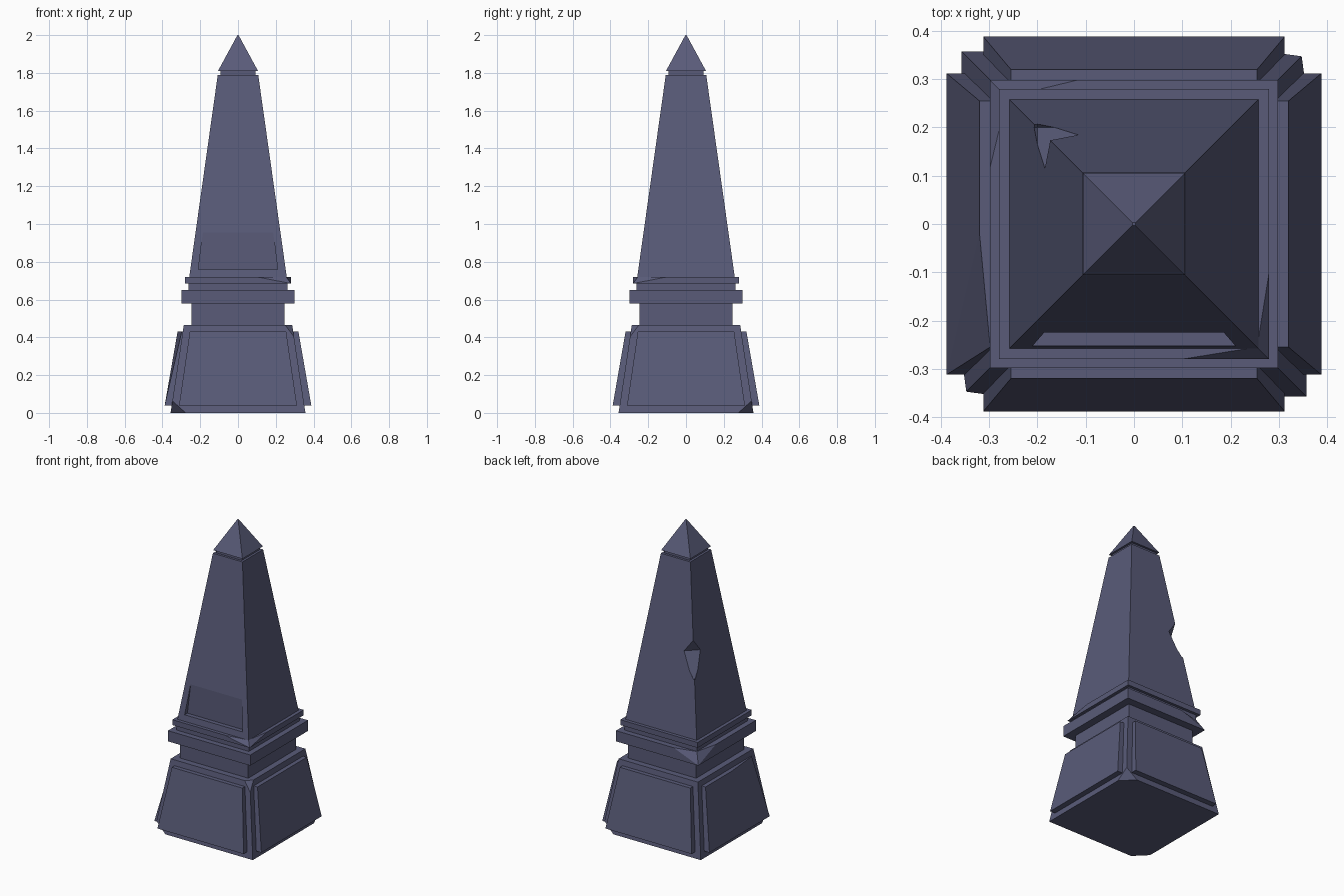
import bpy, bmesh
from mathutils import Vector, Matrix

if "Cube" in bpy.data.objects:
    bpy.data.objects.remove(bpy.data.objects["Cube"])

stone = bpy.data.materials.new("dark_stone")
stone.diffuse_color = (0.10, 0.105, 0.19, 1)
stone.use_nodes = True
stone.node_tree.nodes["Principled BSDF"].inputs["Base Color"].default_value = stone.diffuse_color


def hull(name, points, cuts=()):
    """Convex solid from points, with corners sliced off by (point, outward normal) planes."""
    bm = bmesh.new()
    for p in points:
        bm.verts.new(p)
    res = bmesh.ops.convex_hull(bm, input=bm.verts)
    loose = [v for v in bm.verts if not v.link_faces]
    bmesh.ops.delete(bm, geom=loose, context='VERTS')
    bmesh.ops.dissolve_limit(bm, angle_limit=0.003, verts=bm.verts, edges=bm.edges)
    for co, no in cuts:
        geom = bm.verts[:] + bm.edges[:] + bm.faces[:]
        r = bmesh.ops.bisect_plane(bm, geom=geom, plane_co=co, plane_no=no, clear_outer=True)
        edges = [e for e in r['geom_cut'] if isinstance(e, bmesh.types.BMEdge)]
        bmesh.ops.contextual_create(bm, geom=edges)
    bmesh.ops.recalc_face_normals(bm, faces=bm.faces)
    me = bpy.data.meshes.new(name)
    bm.to_mesh(me)
    bm.free()
    me.materials.append(stone)
    ob = bpy.data.objects.new(name, me)
    bpy.context.collection.objects.link(ob)
    return ob


def square(h, z):
    return [(sx * h, sy * h, z) for sx in (-1, 1) for sy in (-1, 1)]


def block(name, h0, z0, h1, z1, cuts=()):
    return hull(name, square(h0, z0) + square(h1, z1), cuts)


def chipped_block(name, h, z0, z1, sx, sy, length, depth):
    """Square slab whose upper corner (sx, sy) is broken back."""
    top = [p for p in square(h, z1) if (p[0] * sx < 0 or p[1] * sy < 0)]
    top += [(sx * (h - length), sy * h, z1), (sx * h, sy * (h - length), z1),
            (sx * (h - depth), sy * (h - depth), z1)]
    return hull(name, square(h, z0) + top)


def cut(target, cutter):
    cutter.hide_render = True
    cutter.hide_viewport = True
    m = target.modifiers.new("cut", 'BOOLEAN')
    m.object = cutter
    m.operation = 'DIFFERENCE'
    m.solver = 'EXACT'


# Tapered plinth with broken corners
block("plinth", 0.357, 0, 0.287, 0.465, [
    ((-0.277, -0.357, 0), (-1, -1, -0.95)),
    ((0.277, 0.357, 0), (1, 1, -0.95)),
    ((0.25, -0.287, 0.465), (1, -1, 0.9)),
])

# Raised slabs on the four plinth sides; the left one has a broken front edge
for i, side in enumerate(("front", "right", "back", "left")):
    pts = [(s * w, -y, z) for s in (-1, 1)
           for w, y, z in ((0.312, 0.388, 0.04), (0.312, 0.30, 0.04), (0.255, 0.25, 0.43))]
    pts.append((-0.255, -0.32, 0.43))
    if side == "left":
        pts += [(0.02, -0.32, 0.43), (0.255, -0.298, 0.43)]
    else:
        pts.append((0.255, -0.32, 0.43))
    turn = Matrix.Rotation(i * 1.5707963, 3, 'Z')
    hull(side + "_slab", [turn @ Vector(p) for p in pts])

# Neck and stepped mouldings
block("neck", 0.247, 0.46, 0.247, 0.58)
chipped_block("lower_moulding", 0.298, 0.58, 0.65, -1, 1, 0.18, 0.035)
block("moulding_gap", 0.262, 0.65, 0.262, 0.685)
chipped_block("upper_moulding", 0.28, 0.685, 0.72, 1, -1, 0.18, 0.025)

# Tapered shaft with sunken front plaque and a gouged back left edge
shaft = block("shaft", 0.258, 0.72, 0.107, 1.79)
plaque = hull("plaque_cutter", [(s * w, y, z) for s in (-1, 1) for y in (-0.35, -0.224)
                                for w, z in ((0.21, 0.76), (0.186, 0.955))])
cut(shaft, plaque)
c = Vector((-0.2, 0.2, 1.24))
gouge = hull("gouge_cutter", [c + Vector(v) for v in (
    (0.1, 0, 0), (-0.1, 0, 0), (0, 0.1, 0), (0, -0.1, 0), (0.035, -0.035, 0.03),
    (0, 0, 0.17), (0, 0, -0.17))])
cut(shaft, gouge)

# Cap
block("cap_gap", 0.092, 1.785, 0.092, 1.815)
hull("cap_pyramid", square(0.106, 1.81) + [(x, y, 2.0) for x, y, _ in square(0.003, 0)])
